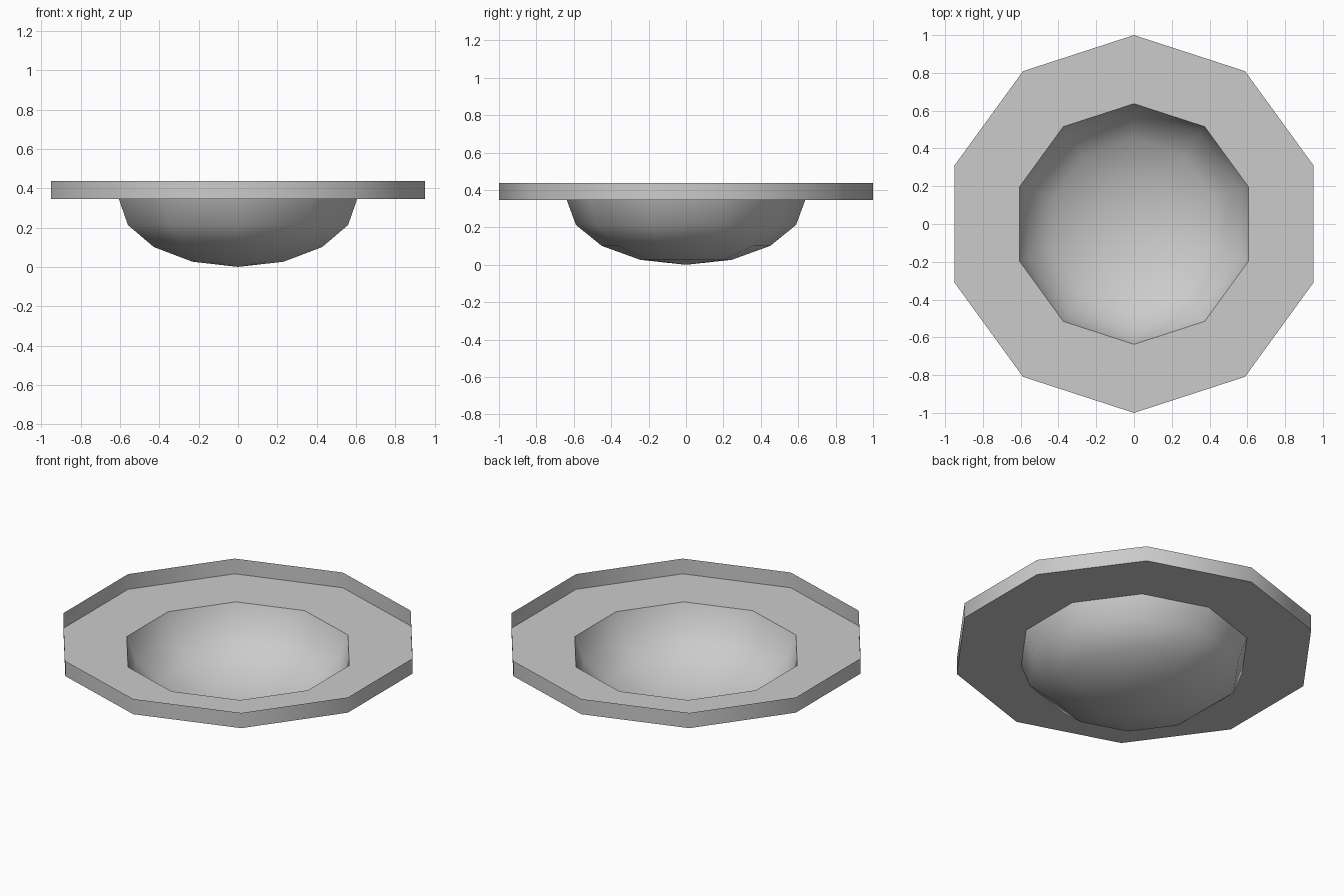
import bpy, bmesh, math

if "Cube" in bpy.data.objects:
    bpy.data.objects.remove(bpy.data.objects["Cube"])

SIDES = 10
BOWL_R, FLOOR_Z, RIM_Z = 0.637, 0.345, 0.437

grey = bpy.data.materials.new("light grey")
grey.diffuse_color = (0.6, 0.6, 0.6, 1)
grey.use_nodes = True
grey.node_tree.nodes["Principled BSDF"].inputs["Base Color"].default_value = grey.diffuse_color


def lathe(name, profile):
    """Revolve (radius, z) points into a thin ten-sided sheet."""
    bm = bmesh.new()
    rings = []
    for r, z in profile:
        if r < 1e-6:
            rings.append([bm.verts.new((0, 0, z))] * SIDES)
            continue
        angles = [math.pi / 2 + 2 * math.pi * i / SIDES for i in range(SIDES)]
        rings.append([bm.verts.new((r * math.cos(a), r * math.sin(a), z)) for a in angles])
    for a, b in zip(rings, rings[1:]):
        for i in range(SIDES):
            j = (i + 1) % SIDES
            bm.faces.new(list(dict.fromkeys((a[i], b[i], b[j], a[j]))))
    mesh = bpy.data.meshes.new(name)
    bm.to_mesh(mesh)
    bm.free()
    mesh.materials.append(grey)
    ob = bpy.data.objects.new(name, mesh)
    bpy.context.collection.objects.link(ob)
    bpy.ops.object.select_all(action='DESELECT')
    ob.select_set(True)
    bpy.context.view_layer.objects.active = ob
    bpy.ops.object.shade_smooth_by_angle(angle=math.radians(50))
    return ob


# Flattened half-sphere bowl, open at the top
steps = [math.radians(22.5 * k) for k in range(5)]
lathe("bowl", [(BOWL_R * math.sin(t), FLOOR_Z * (1 - math.cos(t))) for t in steps])

# Flat ledge around the bowl
lathe("ledge", [(BOWL_R, FLOOR_Z), (1, FLOOR_Z)])

# Thin upright wall around the ledge
lathe("rim_wall", [(1, FLOOR_Z), (1, RIM_Z)])
